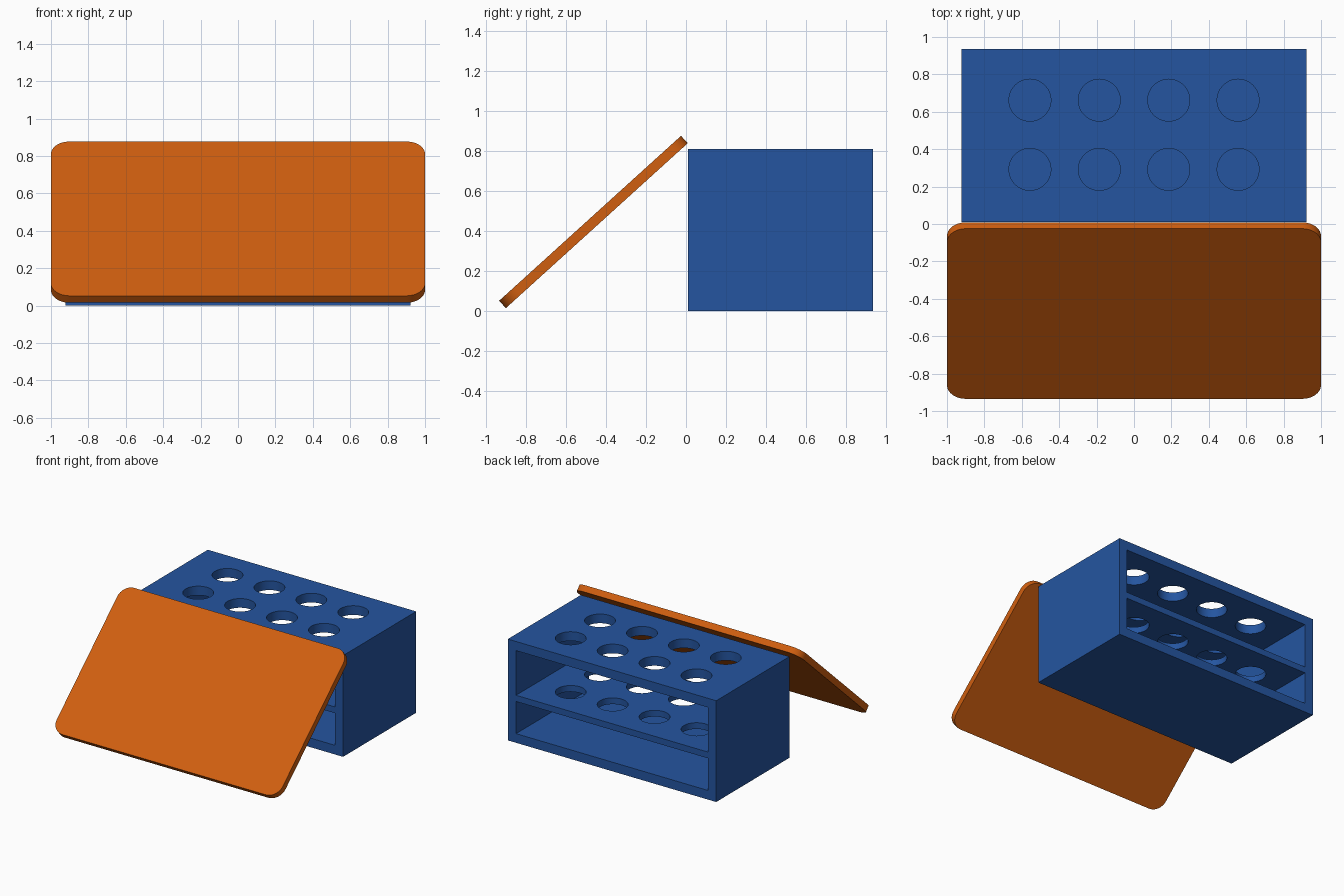
import bpy, bmesh
from math import radians
from mathutils import Matrix, Vector

if "Cube" in bpy.data.objects:
    bpy.data.objects.remove(bpy.data.objects["Cube"])


def material(name, rgb):
    mat = bpy.data.materials.new(name)
    mat.use_nodes = True
    mat.diffuse_color = (*rgb, 1)
    mat.node_tree.nodes["Principled BSDF"].inputs["Base Color"].default_value = (*rgb, 1)
    return mat


blue = material("blue", (0.018, 0.091, 0.352))
orange = material("orange", (0.63, 0.114, 0.005))


def make_object(name, bm, mat):
    mesh = bpy.data.meshes.new(name)
    bm.to_mesh(mesh)
    bm.free()
    mesh.materials.append(mat)
    obj = bpy.data.objects.new(name, mesh)
    bpy.context.collection.objects.link(obj)
    return obj


def box_mesh(low, high):
    low, high = Vector(low), Vector(high)
    bm = bmesh.new()
    bmesh.ops.create_cube(bm, size=1, matrix=Matrix.Translation((low + high) / 2)
                          @ Matrix.Diagonal((*(high - low), 1)))
    return bm


def activate(obj):
    bpy.ops.object.select_all(action='DESELECT')
    obj.select_set(True)
    bpy.context.view_layer.objects.active = obj


# Rack dimensions
half_width, front, back, height = 0.922, 0.011, 0.935, 0.81
wall = 0.073
inner = half_width - wall
shelf_bottom, shelf_top = 0.33, 0.38

# Side walls
for side, name in ((1, "left_wall"), (-1, "right_wall")):
    xs = sorted((side * inner, side * half_width))
    make_object(name, box_mesh((xs[0], front, 0), (xs[1], back, height)), blue)


# Horizontal panels between the walls
def panel(name, bottom, top):
    return make_object(name, box_mesh((-inner, front, bottom), (inner, back, top)), blue)


panel("bottom_panel", 0, wall)
shelf = panel("shelf", shelf_bottom, shelf_top)
top_panel = panel("top_panel", height - wall, height)

# Two rows of four tube holes, cut through the shelf and the top
bm = bmesh.new()
for column in range(4):
    for y in (0.292, 0.662):
        x = (column - 1.5) * 0.371
        bmesh.ops.create_cone(bm, cap_ends=True, segments=64, radius1=0.112, radius2=0.112,
                              depth=0.8, matrix=Matrix.Translation((x, y, 0.6)))
cutter = make_object("hole_cutter", bm, blue)
cutter.hide_render = True

for obj in (shelf, top_panel):
    cut = obj.modifiers.new("holes", 'BOOLEAN')
    cut.operation = 'DIFFERENCE'
    cut.solver = 'EXACT'
    cut.object = cutter
    activate(obj)
    bpy.ops.object.modifier_apply(modifier=cut.name)
    bpy.ops.object.shade_smooth_by_angle(angle=radians(30))
bpy.data.objects.remove(cutter)

# Leaning cover plate with rounded corners
bm = box_mesh((-1, -0.614, -0.025), (1, 0.614, 0.025))
corners = [e for e in bm.edges if abs(e.verts[0].co.z - e.verts[1].co.z) > 0.01]
bmesh.ops.bevel(bm, geom=corners, offset=0.1, segments=12, profile=0.5, affect='EDGES')
cover = make_object("cover_plate", bm, orange)
cover.location = (0, -0.463, 0.446)
cover.rotation_euler.x = radians(42.2)
activate(cover)
bpy.ops.object.shade_smooth_by_angle(angle=radians(30))
